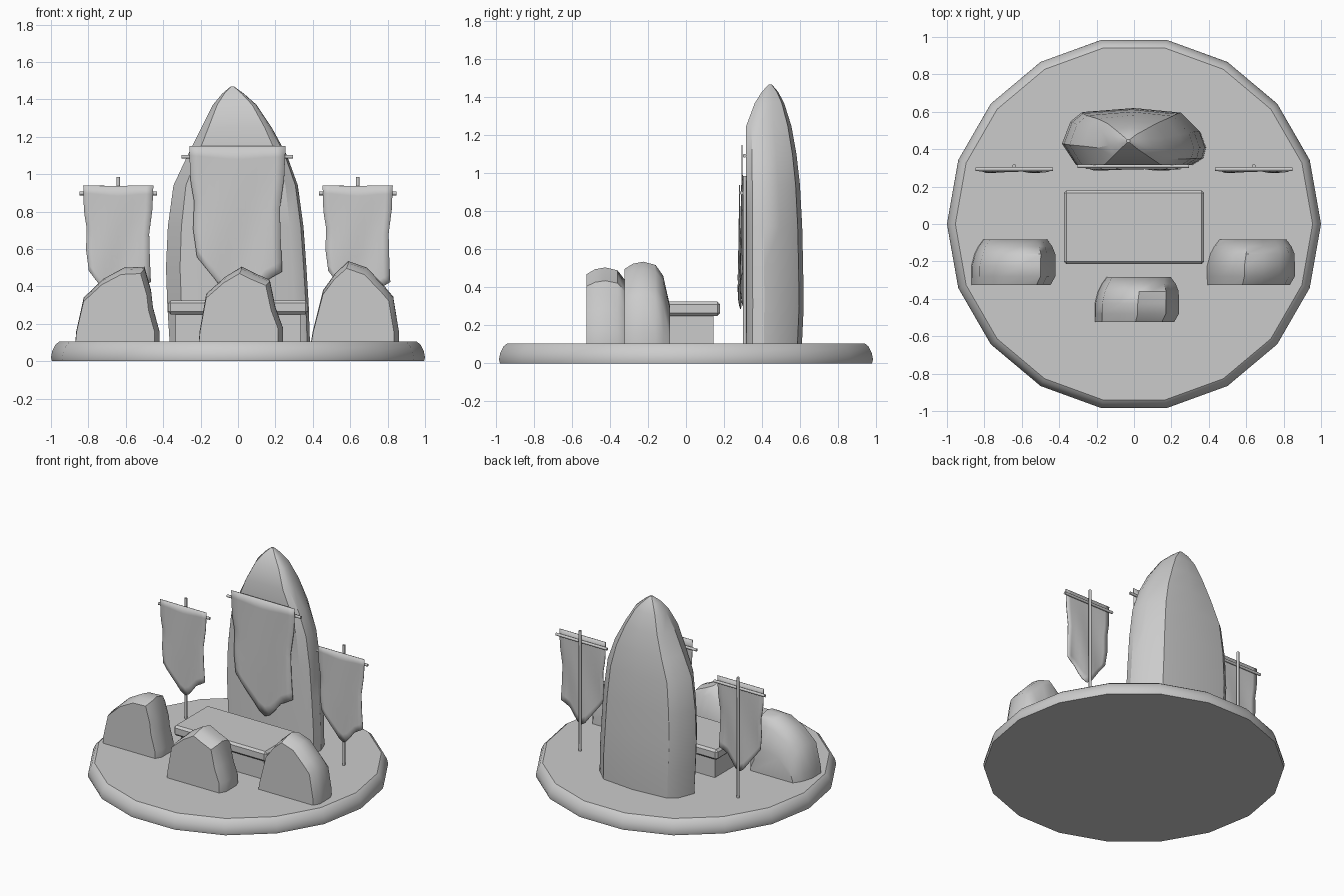
import bpy, bmesh, math
from mathutils import Vector

if "Cube" in bpy.data.objects:
    bpy.data.objects.remove(bpy.data.objects["Cube"])


def finish(name, bm, angle=30):
    bmesh.ops.recalc_face_normals(bm, faces=bm.faces[:])
    me = bpy.data.meshes.new(name)
    bm.to_mesh(me)
    bm.free()
    ob = bpy.data.objects.new(name, me)
    bpy.context.collection.objects.link(ob)
    bpy.ops.object.select_all(action='DESELECT')
    ob.select_set(True)
    bpy.context.view_layer.objects.active = ob
    bpy.ops.object.shade_smooth_by_angle(angle=math.radians(angle))
    return ob


def loft(name, rings, angle=30):
    """Skin a list of equal-length closed rings and cap both ends."""
    bm = bmesh.new()
    rows = [[bm.verts.new(p) for p in r] for r in rings]
    n = len(rows[0])
    for a, b in zip(rows, rows[1:]):
        for i in range(n):
            j = (i + 1) % n
            bm.faces.new((a[i], a[j], b[j], b[i]))
    bm.faces.new(rows[0])
    bm.faces.new(rows[-1])
    return finish(name, bm, angle)


def box(name, lo, hi, bevel=0.0):
    bm = bmesh.new()
    bmesh.ops.create_cube(bm, size=1)
    for v in bm.verts:
        v.co = Vector([l + (c + 0.5) * (h - l) for c, l, h in zip(v.co, lo, hi)])
    if bevel:
        bmesh.ops.bevel(bm, geom=bm.edges[:], offset=bevel, segments=1, affect='EDGES')
    return finish(name, bm)


def rod(name, a, b, r=0.01, n=8):
    a, b = Vector(a), Vector(b)
    d = b - a
    q = d.to_track_quat('Z', 'Y')
    ring = [q @ Vector((r * math.cos(k * math.tau / n), r * math.sin(k * math.tau / n), 0)) for k in range(n)]
    return loft(name, [[a + p for p in ring], [b + p for p in ring]], 50)


def lerp(pts, t):
    for (t0, v0), (t1, v1) in zip(pts, pts[1:]):
        if t <= t1:
            return v0 + (v1 - v0) * (t - t0) / (t1 - t0)
    return pts[-1][1]


# Round base with a rolled edge, 18 sides
loft("base", [[(r * math.cos(k * math.tau / 18), r * math.sin(k * math.tau / 18), z) for k in range(18)]
              for r, z in ((0.995, 0), (1.0, 0.02), (0.993, 0.055), (0.975, 0.09), (0.955, 0.105))], 35)

# Altar: plinth and bevelled slab
box("altar_plinth", (-0.335, -0.18, 0.09), (0.335, 0.145, 0.26))
box("altar_slab", (-0.375, -0.215, 0.25), (0.375, 0.18, 0.325), 0.015)

# Standing stone: one flat-fronted section lofted up a tapering profile
section = [(-0.8, 0), (0.8, 0), (0.96, 0.12), (1, 0.32), (0.92, 0.6), (0.66, 0.92),
           (0, 1), (-0.72, 0.93), (-0.88, 0.77), (-1, 0.38)]
# z, left, right, front, back
levels = [(0.09, -0.365, 0.385, 0.315, 0.61), (0.3, -0.378, 0.378, 0.315, 0.62),
          (0.5, -0.385, 0.366, 0.315, 0.617), (0.72, -0.375, 0.35, 0.315, 0.612),
          (0.94, -0.345, 0.32, 0.315, 0.60), (1.1, -0.27, 0.262, 0.315, 0.582),
          (1.25, -0.195, 0.18, 0.317, 0.555), (1.37, -0.135, 0.1, 0.362, 0.517),
          (1.43, -0.085, 0.032, 0.40, 0.485), (1.468, -0.04, -0.02, 0.435, 0.452)]
loft("standing_stone", [[((l + r) / 2 + u * (r - l) / 2, f + v * (b - f), z) for u, v in section]
                        for z, l, r, f, b in levels], 32)

# Three small stones: front outline pushed back through scaled rings
depth = [(0, 0.94, 0.91, -0.012), (0.045, 1, 0.975, 0), (0.1, 1, 1, 0), (0.165, 0.96, 0.96, 0.008),
         (0.205, 0.88, 0.83, 0.01), (0.242, 0.76, 0.45, 0.01)]


def small_stone(name, cx, y, outline):
    rings = [[(cx + dx + (x - cx) * sx, y + dy, 0.1 + (z - 0.1) * sz) for x, z in outline]
             for dy, sx, sz, dx in depth]
    loft(name, rings, 38)


small_stone("small_stone_left", -0.645, -0.325,
            [(-0.87, 0.1), (-0.865, 0.16), (-0.825, 0.34), (-0.72, 0.44), (-0.61, 0.5), (-0.5, 0.505),
             (-0.465, 0.38), (-0.455, 0.29), (-0.42, 0.16), (-0.42, 0.1)])
small_stone("small_stone_middle", 0.015, -0.525,
            [(-0.21, 0.1), (-0.205, 0.16), (-0.17, 0.36), (-0.07, 0.45), (0.02, 0.505), (0.09, 0.47),
             (0.17, 0.435), (0.2, 0.29), (0.24, 0.18), (0.24, 0.1)])
small_stone("small_stone_right", 0.625, -0.325,
            [(0.39, 0.1), (0.4, 0.16), (0.455, 0.38), (0.52, 0.47), (0.59, 0.535), (0.69, 0.5),
             (0.78, 0.405), (0.83, 0.345), (0.86, 0.16), (0.86, 0.1)])


# Cloth banner: worn, pointed sheet with soft folds
def banner(name, cx, y, top, width, height):
    left = [(0, -0.5), (0.3, -0.49), (0.5, -0.45), (0.75, -0.46), (1, -0.42)]
    right = [(0, 0.5), (0.25, 0.485), (0.5, 0.44), (0.75, 0.45), (1, 0.465)]
    drop = [(0, 0.69), (0.2, 0.82), (0.46, 1.0), (0.62, 0.96), (0.8, 0.84), (1, 0.78)]
    nu, nt = 10, 12
    bm = bmesh.new()
    grid = []
    for j in range(nt + 1):
        t = j / nt
        row = []
        for i in range(nu + 1):
            u = i / nu
            x = lerp(left, t) + u * (lerp(right, t) - lerp(left, t))
            fold = 0.008 * t * math.sin(u * 9 + t * 4)
            row.append(bm.verts.new((cx + x * width, y + fold, top - t * height * lerp(drop, u))))
        grid.append(row)
    for a, b in zip(grid, grid[1:]):
        for i in range(nu):
            bm.faces.new((a[i], b[i], b[i + 1], a[i + 1]))
    ob = finish(name, bm, 60)
    # face normals towards the front before thickening
    if ob.data.polygons[0].normal.y > 0:
        ob.data.flip_normals()
    mod = ob.modifiers.new("thickness", 'SOLIDIFY')
    mod.thickness = 0.004


# Side banners on poles
for side, cx in (("left", -0.64), ("right", 0.64)):
    rod(f"banner_pole_{side}", (cx, 0.31, 0.09), (cx, 0.31, 0.985))
    rod(f"banner_bar_{side}", (cx - 0.207, 0.293, 0.897), (cx + 0.207, 0.293, 0.897))
    banner(f"banner_cloth_{side}", cx, 0.28, 0.938, 0.375, 0.66)

# Large banner hung on the standing stone
rod("banner_bar_middle", (-0.303, 0.309, 1.093), (0.295, 0.309, 1.093))
banner("banner_cloth_middle", -0.003, 0.293, 1.15, 0.515, 0.86)
